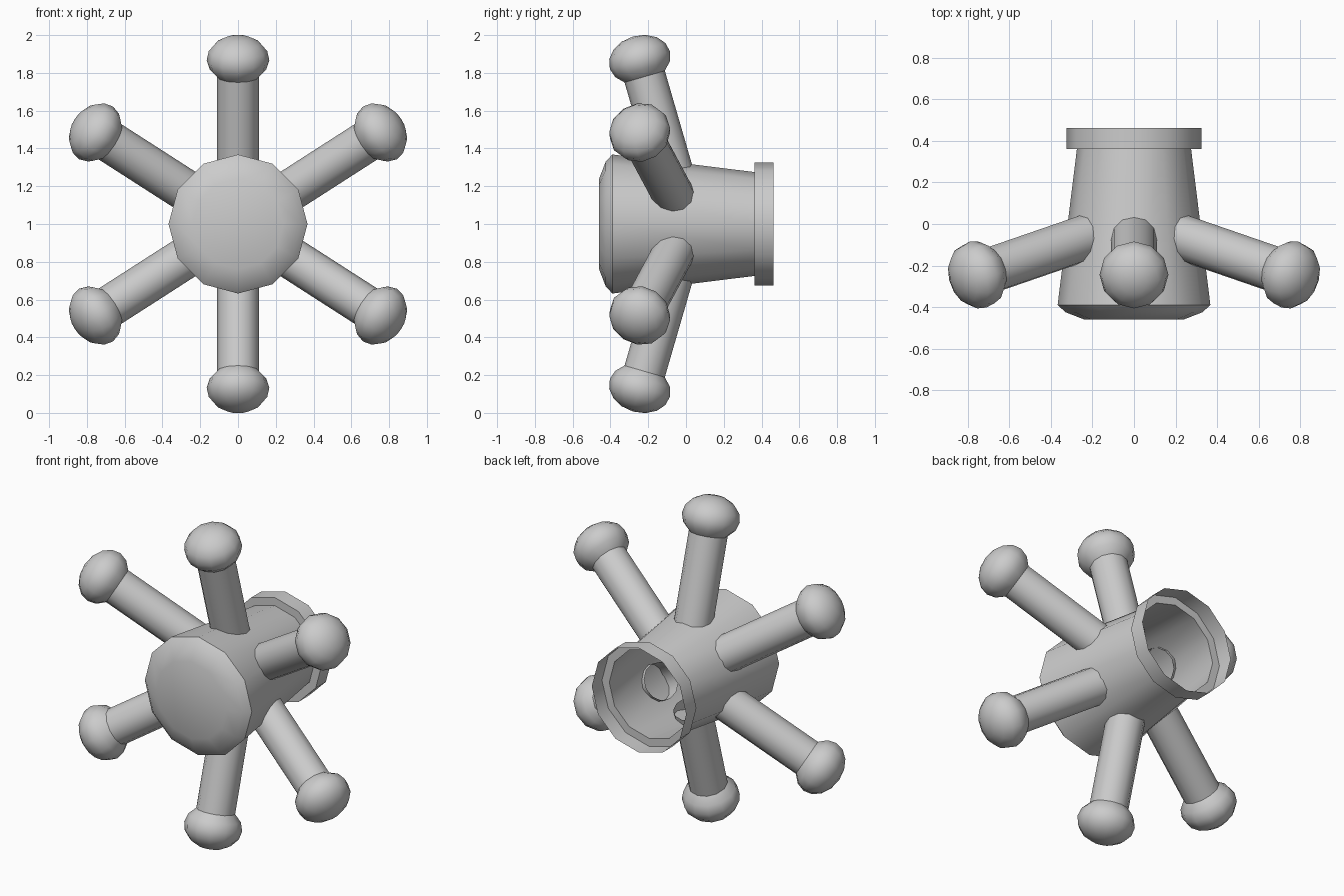
import bpy, bmesh, math
from mathutils import Vector

if "Cube" in bpy.data.objects:
    bpy.data.objects.remove(bpy.data.objects["Cube"])

SIDES = 12
CENTRE = Vector((0, 0, 1))


def lathe(name, profile, origin, axis):
    """Spin (radius, distance along axis) points around an axis."""
    axis = axis.normalized()
    ref = Vector((0, 0, 1)) if abs(axis.y) > 0.9 else Vector((0, 1, 0))
    u = (ref - axis * ref.dot(axis)).normalized()
    v = axis.cross(u)
    bm = bmesh.new()
    rings = []
    for r, h in profile:
        if r < 1e-5:
            rings.append([bm.verts.new(origin + axis * h)])
            continue
        ring = []
        for i in range(SIDES):
            a = math.tau * i / SIDES
            ring.append(bm.verts.new(origin + axis * h + (u * math.cos(a) + v * math.sin(a)) * r))
        rings.append(ring)
    for lo, hi in zip(rings, rings[1:]):
        for i in range(SIDES):
            j = (i + 1) % SIDES
            if len(hi) == 1:
                bm.faces.new((lo[i], lo[j], hi[0]))
            elif len(lo) == 1:
                bm.faces.new((lo[0], hi[j], hi[i]))
            else:
                bm.faces.new((lo[i], lo[j], hi[j], hi[i]))
    mesh = bpy.data.meshes.new(name)
    bm.to_mesh(mesh)
    bm.free()
    obj = bpy.data.objects.new(name, mesh)
    bpy.context.collection.objects.link(obj)
    bpy.ops.object.select_all(action='DESELECT')
    bpy.context.view_layer.objects.active = obj
    obj.select_set(True)
    bpy.ops.object.shade_smooth_by_angle(angle=math.radians(40))
    return obj


# hollow tapered hub: closed rounded front, stepped rim open at the back
lathe("hub", [(0, -0.46), (0.24, -0.46), (0.33, -0.425), (0.368, -0.39),
              (0.275, 0.362), (0.325, 0.362), (0.325, 0.462)],
      CENTRE, Vector((0, 1, 0)))

# six forward-leaning spokes, each ending in a flattened knob
SPOKE_R, KNOB_R, KNOB_H = 0.111, 0.166, 0.127
for k, (deg, reach) in enumerate([(90, 0.871), (32.7, 0.897), (-32.7, 0.897),
                                  (-90, 0.871), (212.7, 0.897), (147.3, 0.897)]):
    a = math.radians(deg)
    out = Vector((math.cos(a), 0, math.sin(a)))
    knob = CENTRE + out * reach + Vector((0, -0.245, 0))
    axis = (out + Vector((0, -0.29, 0))).normalized()
    start = -math.acos(SPOKE_R / KNOB_R)
    profile = [(SPOKE_R, -(reach - 0.25) * 1.04)]
    for i in range(7):
        t = start + (math.pi / 2 - start) * i / 6
        profile.append((KNOB_R * math.cos(t), KNOB_H * math.sin(t)))
    lathe(f"spoke_{k + 1}", profile, knob, axis)
